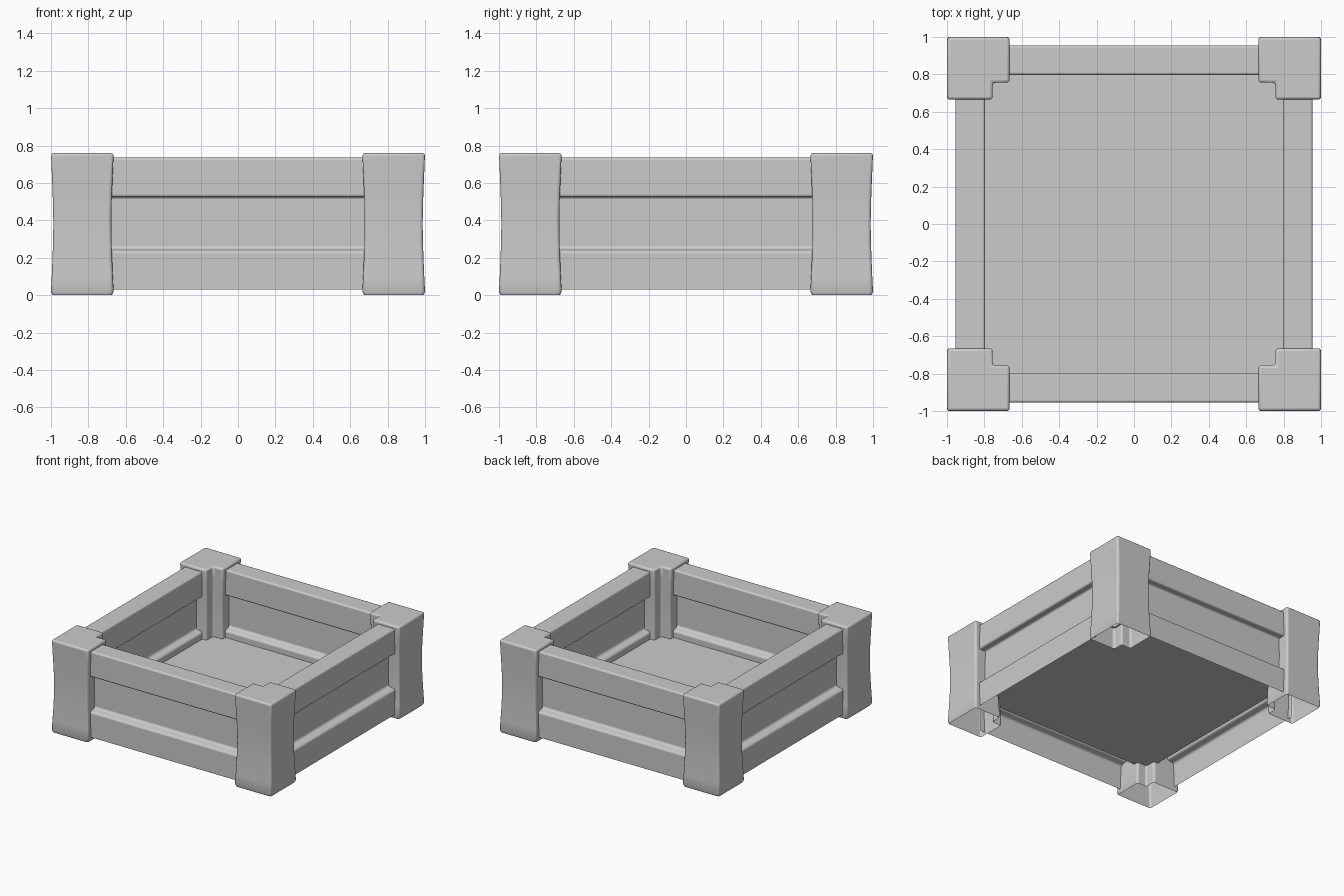
import bpy, math
from mathutils import Matrix, Vector

if "Cube" in bpy.data.objects:
    bpy.data.objects.remove(bpy.data.objects["Cube"])

FLOOR_Z = 0.18


def make(name, verts, faces, turn=0, bevel=0.0):
    me = bpy.data.meshes.new(name)
    me.from_pydata(verts, [], faces)
    ob = bpy.data.objects.new(name, me)
    bpy.context.collection.objects.link(ob)
    me.transform(Matrix.Rotation(turn * math.pi / 2, 4, 'Z'))
    if bevel:
        mod = ob.modifiers.new("soft_edges", 'BEVEL')
        mod.width = bevel
        mod.segments = 3
        mod.limit_method = 'ANGLE'
        mod.angle_limit = math.radians(50)
    bpy.ops.object.select_all(action='DESELECT')
    ob.select_set(True)
    bpy.context.view_layer.objects.active = ob
    bpy.ops.object.shade_smooth_by_angle(angle=math.radians(40))
    return ob


# Corner post: notched square section lofted with a slim waist, open underneath
section = [(1, 1), (.665, 1), (.665, .755), (.755, .755), (.755, .665), (1, .665)]
levels = [(0, .95), (.018, 1), (.10, .975), (.20, .95), (.30, .93), (.38, .925),
          (.46, .93), (.56, .95), (.66, .975), (.76, 1)]
C = .8325
n = len(section)
post_verts = [(C + (x - C) * s, C + (y - C) * s, z) for z, s in levels for x, y in section]
post_faces = [(i * n + j, i * n + (j + 1) % n, (i + 1) * n + (j + 1) % n, (i + 1) * n + j)
              for i in range(len(levels) - 1) for j in range(n)]
post_faces.append(tuple(range((len(levels) - 1) * n, len(levels) * n)))

# Wall: hollow sheet profile (distance from centre, height) with two rails and a recessed panel
profile = [(.955, .03), (.955, .235), (.895, .25), (.895, .525), (.955, .525), (.955, .735),
           (.797, .735), (.797, .525), (.85, .525), (.85, .25), (.797, .235), (.797, FLOOR_Z)]
L = .71
wall_verts = [(x, -d, z) for x in (-L, L) for d, z in profile]
m = len(profile)
wall_faces = [(i, i + m, i + m + 1, i + 1) for i in range(m - 1)]

for k, (post, wall) in enumerate([("back_right", "front"), ("back_left", "right"),
                                  ("front_left", "back"), ("front_right", "left")]):
    make(post + "_post", post_verts, post_faces, k, .015)
    make(wall + "_wall", wall_verts, wall_faces, k, .012)

# Floor: thin sheet notched around the posts
quarter = [(.797, .69), (.77, .69), (.77, .77), (.69, .77), (.69, .797)]
floor_verts = []
for k in range(4):
    rot = Matrix.Rotation(k * math.pi / 2, 3, 'Z')
    floor_verts += [tuple(rot @ Vector((x, y, FLOOR_Z))) for x, y in quarter]
make("floor", floor_verts, [tuple(range(len(floor_verts)))])
